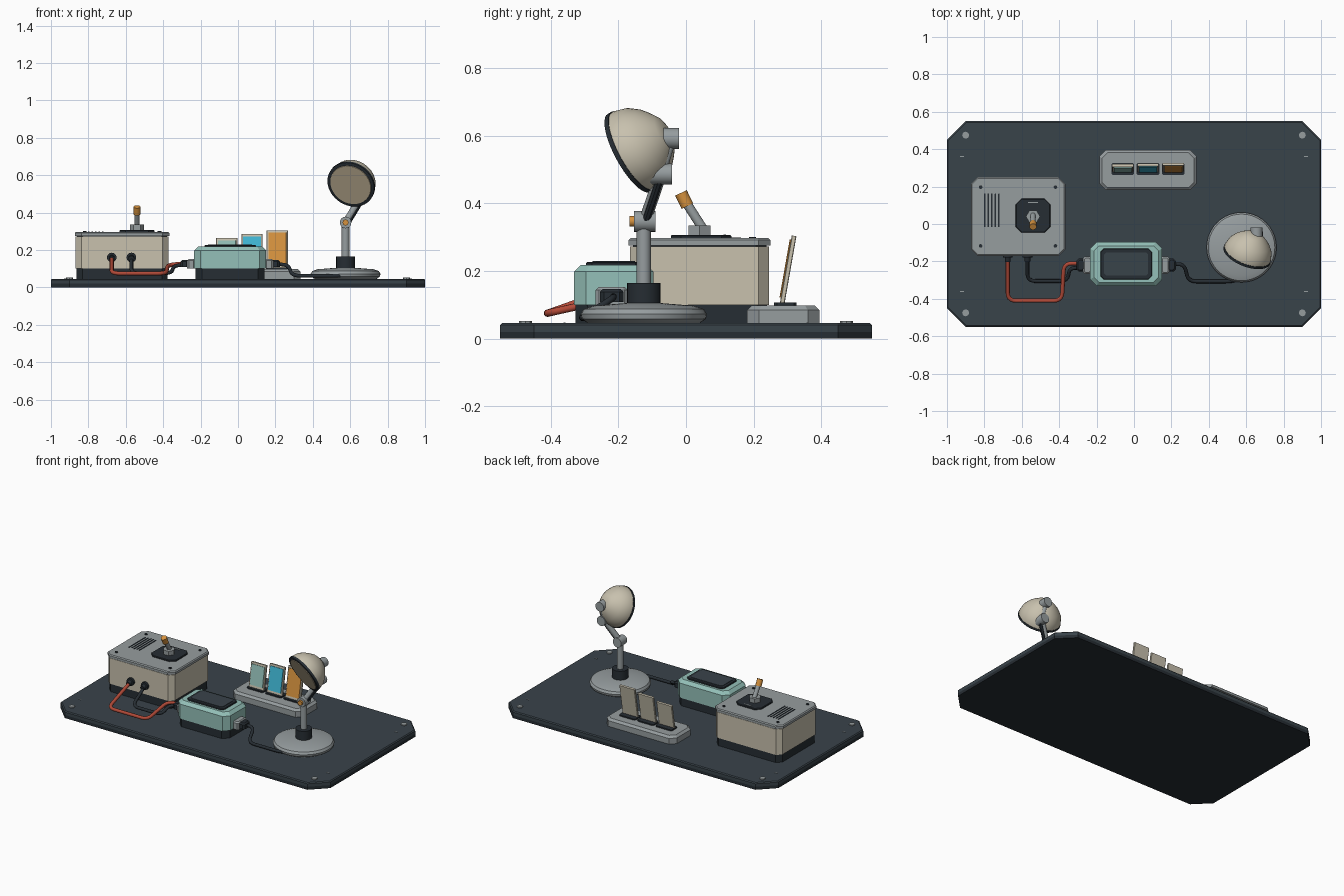
import bpy, bmesh, math
from mathutils import Vector, Matrix

cube = bpy.data.objects.get("Cube")
if cube:
    bpy.data.objects.remove(cube, do_unlink=True)


def material(name, rgb):
    col = [(c / 255 / 12.92 if c < 11 else ((c / 255 + 0.055) / 1.055) ** 2.4) for c in rgb] + [1]
    m = bpy.data.materials.new(name)
    m.use_nodes = True
    m.diffuse_color = col
    m.node_tree.nodes["Principled BSDF"].inputs["Base Color"].default_value = col
    return m


CHARCOAL = material("charcoal", (57, 67, 74))
DARK = material("near black", (38, 45, 51))
GREY = material("mid grey", (150, 157, 159))
BEIGE = material("warm beige", (200, 193, 174))
TEAL = material("pale teal", (148, 192, 184))
ORANGE = material("orange", (214, 146, 62))
CYAN = material("cyan", (64, 184, 214))
RED = material("cable red", (178, 74, 56))
LENS = material("lens tan", (186, 172, 145))


def finish(name, bm, mat, smooth=False):
    bmesh.ops.recalc_face_normals(bm, faces=bm.faces)
    me = bpy.data.meshes.new(name)
    bm.to_mesh(me)
    bm.free()
    me.materials.append(mat)
    ob = bpy.data.objects.new(name, me)
    bpy.context.collection.objects.link(ob)
    if smooth:
        bpy.ops.object.select_all(action="DESELECT")
        ob.select_set(True)
        bpy.context.view_layer.objects.active = ob
        bpy.ops.object.shade_smooth_by_angle(angle=math.radians(35))
    return ob


def loft(name, rings, mat, smooth=False):
    """Skin a stack of equal-sized point rings and cap both ends."""
    bm = bmesh.new()
    loops = [[bm.verts.new(p) for p in r] for r in rings]
    n = len(loops[0])
    for a, b in zip(loops, loops[1:]):
        for i in range(n):
            j = (i + 1) % n
            bm.faces.new((a[i], a[j], b[j], b[i]))
    bm.faces.new(loops[0])
    bm.faces.new(loops[-1])
    return finish(name, bm, mat, smooth)


def slab(name, c, size, z0, z1, cut, mat, bevel=0.0):
    """Block with clipped corners and an optional bevelled top edge."""
    def ring(z, inset):
        x, y, k = size[0] / 2 - inset, size[1] / 2 - inset, max(cut - inset * 0.4, 0.0005)
        pts = [(x, y - k), (x - k, y), (k - x, y), (-x, y - k), (-x, k - y), (k - x, -y), (x - k, -y), (x, k - y)]
        return [(c[0] + px, c[1] + py, z) for px, py in pts]
    rings = [ring(z0, 0), ring(z1 - bevel, 0)]
    if bevel:
        rings.append(ring(z1, bevel))
    return loft(name, rings, mat)


def lathe(name, origin, axis, profile, mat, sides=32):
    """Turn (radius, distance) pairs around an axis."""
    rot = Vector(axis).to_track_quat("Z", "Y").to_matrix()
    rings = []
    for r, d in profile:
        rings.append([Vector(origin) + rot @ Vector((r * math.cos(t), r * math.sin(t), d))
                      for t in (2 * math.pi * i / sides for i in range(sides))])
    return loft(name, rings, mat, sides > 8)


def rod(name, a, b, r, mat, sides=20):
    d = Vector(b) - Vector(a)
    return lathe(name, a, d, [(r, 0), (r, d.length)], mat, sides)


def cable(name, pts, r, mat, round_by=0.045):
    """Tube along a path with rounded corners."""
    pts = [Vector(p) for p in pts]
    path = [pts[0]]
    for a, b, c in zip(pts, pts[1:], pts[2:]):
        p = b + (a - b).normalized() * min(round_by, (a - b).length * 0.45)
        q = b + (c - b).normalized() * min(round_by, (c - b).length * 0.45)
        path += [p.lerp(b, t).lerp(b.lerp(q, t), t) for t in (i / 5 for i in range(6))]
    path.append(pts[-1])
    cu = bpy.data.curves.new(name, "CURVE")
    cu.dimensions = "3D"
    cu.bevel_depth, cu.bevel_resolution, cu.use_fill_caps = r, 3, True
    sp = cu.splines.new("POLY")
    sp.points.add(len(path) - 1)
    for sp_pt, p in zip(sp.points, path):
        sp_pt.co = (*p, 1)
    cu.materials.append(mat)
    bpy.context.collection.objects.link(bpy.data.objects.new(name, cu))


# Base board with corner bolts and small marks
slab("base_underside", (0, 0), (2, 1.1), 0, 0.02, 0.1, DARK)
slab("base_board", (0, 0), (2, 1.1), 0.02, 0.046, 0.1, CHARCOAL, 0.006)
for sx in (-1, 1):
    for sy in (-1, 1):
        rod("base_bolt", (0.9 * sx, 0.475 * sy, 0.044), (0.9 * sx, 0.475 * sy, 0.052), 0.019, GREY, 8)
        slab("base_mark", (0.92 * sx, 0.36 * sy), (0.022, 0.006), 0.044, 0.048, 0.001, GREY)

# Power box
BOX = (-0.62, 0.04)
slab("box_foot", BOX, (0.485, 0.4), 0.045, 0.105, 0.03, DARK)
slab("box_body", BOX, (0.495, 0.41), 0.1, 0.272, 0.03, BEIGE)
slab("box_seam", BOX, (0.48, 0.395), 0.27, 0.277, 0.03, DARK)
slab("box_lid", BOX, (0.505, 0.42), 0.276, 0.297, 0.035, GREY, 0.006)
for sx in (-1, 1):
    for sy in (-1, 1):
        p = (BOX[0] + 0.2 * sx, BOX[1] + 0.157 * sy)
        rod("lid_screw", (*p, 0.295), (*p, 0.301), 0.01, DARK, 8)
for i in range(5):
    slab("lid_vent", (-0.798 + 0.019 * i, 0.073), (0.008, 0.18), 0.295, 0.299, 0.002, DARK)

# Lever switch on the lid
slab("switch_plate", (-0.54, 0.045), (0.185, 0.18), 0.295, 0.306, 0.03, DARK, 0.003)
slab("switch_mark", (-0.54, 0.115), (0.055, 0.007), 0.304, 0.308, 0.001, GREY)
rod("switch_nut", (-0.54, 0.04, 0.305), (-0.54, 0.04, 0.335), 0.038, GREY, 6)
rod("lever", (-0.54, 0.05, 0.325), (-0.54, 0.002, 0.4), 0.014, GREY)
rod("lever_grip", (-0.54, 0.004, 0.392), (-0.54, -0.015, 0.431), 0.019, ORANGE, 12)

# Sockets and cables
for x in (-0.675, -0.57):
    rod("socket", (x, -0.16, 0.16), (x, -0.18, 0.16), 0.026, DARK, 12)
    rod("socket_plug", (x, -0.17, 0.16), (x, -0.2, 0.153), 0.016, DARK, 12)
cable("red_cable", [(-0.675, -0.17, 0.16), (-0.675, -0.41, 0.075), (-0.385, -0.41, 0.075),
                    (-0.375, -0.21, 0.12), (-0.28, -0.21, 0.128)], 0.011, RED)
cable("dark_cable", [(-0.57, -0.17, 0.16), (-0.57, -0.305, 0.075), (-0.355, -0.305, 0.075),
                     (-0.345, -0.235, 0.115), (-0.28, -0.235, 0.122)], 0.01, DARK)
cable("lamp_cable", [(0.2, -0.215, 0.125), (0.27, -0.215, 0.12), (0.29, -0.307, 0.062),
                     (0.53, -0.307, 0.062), (0.58, -0.28, 0.066)], 0.01, DARK)

# Control unit with side connectors
UNIT = (-0.042, -0.214)
slab("unit_foot", UNIT, (0.37, 0.225), 0.045, 0.105, 0.035, DARK)
slab("unit_body", UNIT, (0.385, 0.235), 0.1, 0.218, 0.035, TEAL, 0.02)
slab("unit_frame", UNIT, (0.275, 0.165), 0.215, 0.226, 0.018, DARK, 0.003)
slab("unit_screen", UNIT, (0.235, 0.125), 0.225, 0.229, 0.012, CHARCOAL)
for s in (-1, 1):
    slab("connector", (UNIT[0] + 0.208 * s, -0.22), (0.045, 0.095), 0.1, 0.152, 0.01, GREY, 0.008)
    slab("connector_plug", (UNIT[0] + 0.243 * s, -0.22), (0.045, 0.07), 0.108, 0.146, 0.012, DARK, 0.008)

# Card stand with three leaning cards
STAND = (0.075, 0.288)
slab("stand_foot", STAND, (0.52, 0.215), 0.045, 0.082, 0.035, GREY)
slab("stand_top", STAND, (0.52, 0.215), 0.082, 0.098, 0.035, GREY, 0.014)
for i, (colour, top) in enumerate([(TEAL, 0.265), (CYAN, 0.287), (ORANGE, 0.307)]):
    x, h = -0.06 + 0.135 * i, top - 0.1
    slab("card_slot", (x, 0.294), (0.122, 0.066), 0.096, 0.106, 0.008, DARK)
    lean = Matrix.Translation((x, 0.284, 0.1)) @ Matrix.Rotation(math.radians(-10), 4, "X")
    card = slab("card", (0, 0), (0.113, 0.014), 0, h, 0.002, BEIGE)
    panel = slab("card_panel", (0, -0.0075), (0.096, 0.007), 0.02, h - 0.013, 0.001, colour)
    card.matrix_world = panel.matrix_world = lean

# Lamp foot and post
FOOT = Vector((0.575, -0.125, 0))
lathe("lamp_foot", FOOT, (0, 0, 1), [(0.165, 0.045), (0.184, 0.058), (0.187, 0.072), (0.178, 0.087),
                                     (0.15, 0.097), (0.05, 0.105)], GREY, 40)
rod("lamp_collar", FOOT + Vector((0, 0, 0.1)), FOOT + Vector((0, 0, 0.165)), 0.05, DARK)
rod("lamp_post", FOOT + Vector((0, 0, 0.16)), FOOT + Vector((0, 0, 0.34)), 0.021, GREY)

# Jointed arm
J1, J2, J3 = Vector((0.575, -0.122, 0.347)), Vector((0.66, -0.075, 0.487)), Vector((0.655, -0.043, 0.592))
for name, j, half in (("lower_joint", J1, 0.032), ("middle_joint", J2, 0.034), ("head_joint", J3, 0.023)):
    rod(name, j - Vector((0, half, 0)), j + Vector((0, half, 0)), 0.031, GREY)
rod("joint_knob", J1 - Vector((0, 0.045, 0)), J1 - Vector((0, 0.02, 0)), 0.016, ORANGE, 12)
rod("lower_arm", J1, J2, 0.018, GREY)
under = Vector((0.012, 0, -0.008))
rod("arm_strip", J1.lerp(J2, 0.1) + under, J1.lerp(J2, 0.92) + under, 0.012, DARK, 8)
rod("upper_arm", J2, J3, 0.015, GREY)

# Lamp head
AIM = Vector((-0.32, -0.83, -0.455)).normalized()
HEAD = Vector((0.605, -0.163, 0.552))
lathe("lamp_shade", HEAD, -AIM, [(0.13, 0.004), (0.13, 0.014), (0.121, 0.05), (0.101, 0.08), (0.08, 0.1),
                                 (0.055, 0.12), (0.03, 0.13)], BEIGE, 40)
lathe("lamp_rim", HEAD, AIM, [(0.132, -0.008), (0.132, 0.006), (0.126, 0.008)], DARK, 40)
lathe("lamp_lens", HEAD, AIM, [(0.116, 0.006), (0.114, 0.011)], LENS, 40)
